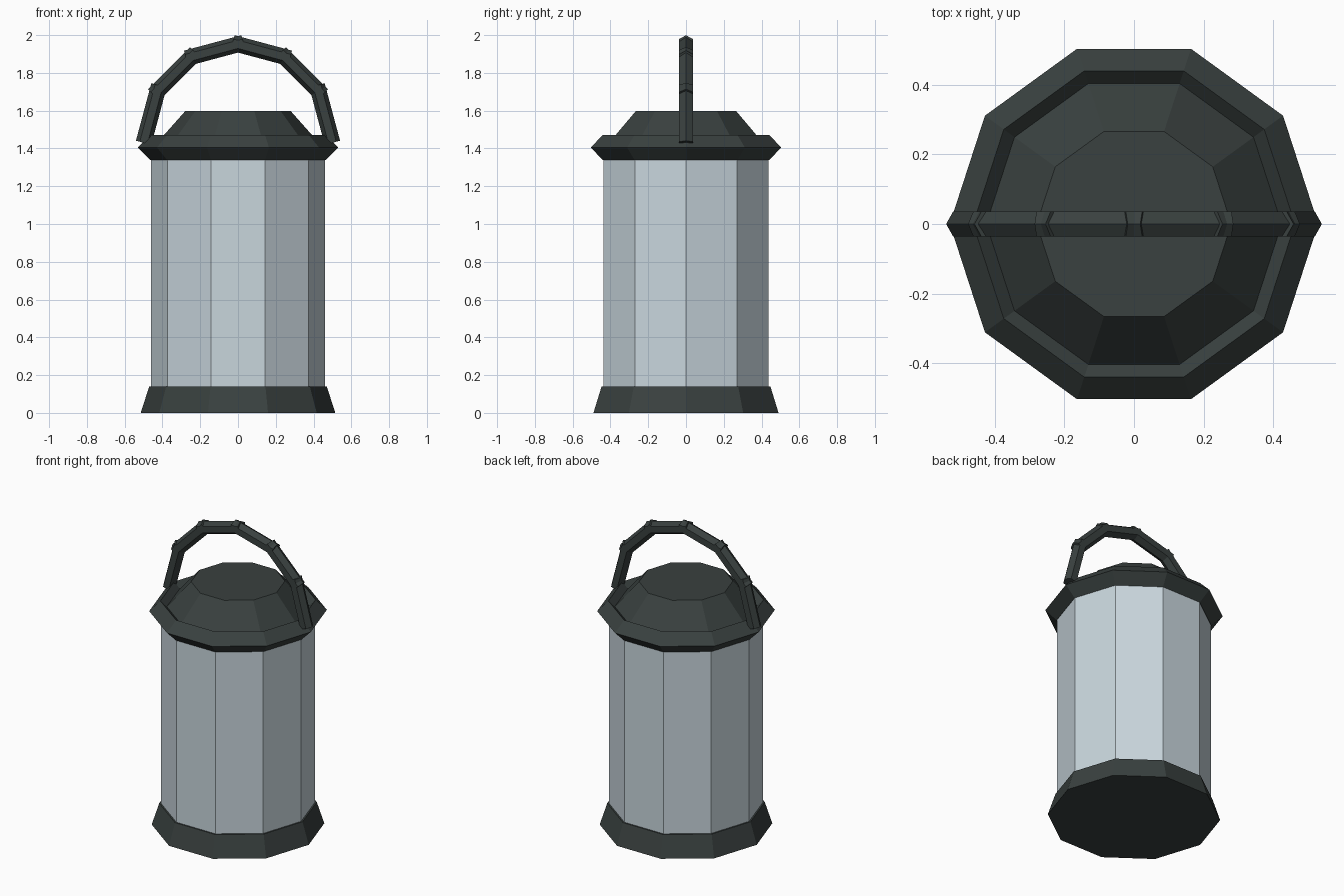
import bpy, bmesh, math
from mathutils import Vector, Matrix

if "Cube" in bpy.data.objects:
    bpy.data.objects.remove(bpy.data.objects["Cube"])

SIDES = 10


def material(name, rgb):
    m = bpy.data.materials.new(name)
    m.diffuse_color = (*rgb, 1)
    m.use_nodes = True
    m.node_tree.nodes["Principled BSDF"].inputs["Base Color"].default_value = m.diffuse_color
    return m


DARK = material("dark green grey metal", (0.041, 0.052, 0.050))
GLASS = material("pale blue grey glass", (0.58, 0.67, 0.72))


def make_object(name, bm, mat):
    bmesh.ops.recalc_face_normals(bm, faces=bm.faces)
    mesh = bpy.data.meshes.new(name)
    bm.to_mesh(mesh)
    bm.free()
    mesh.materials.append(mat)
    ob = bpy.data.objects.new(name, mesh)
    bpy.context.collection.objects.link(ob)
    return ob


def lathe(name, profile, mat, closed=False):
    """Spin (radius, z) points into a ten-sided solid, corners on the x axis."""
    bm = bmesh.new()
    rings = []
    for r, z in profile:
        angles = [math.tau * i / SIDES for i in range(SIDES)]
        rings.append([bm.verts.new((r * math.cos(a), r * math.sin(a), z)) for a in angles])
    pairs = list(zip(rings, rings[1:]))
    if closed:
        pairs.append((rings[-1], rings[0]))
    else:
        bm.faces.new(rings[0])
        bm.faces.new(rings[-1])
    for a, b in pairs:
        for i in range(SIDES):
            j = (i + 1) % SIDES
            bm.faces.new((a[i], a[j], b[j], b[i]))
    return make_object(name, bm, mat)


# Flared foot, glass body and sloped lid
lathe("base", [(0.515, 0), (0.47, 0.14)], DARK)
lathe("glass_body", [(0.46, 0.13), (0.46, 1.36)], GLASS)
lathe("lid", [(0.455, 1.40), (0.28, 1.597)], DARK)

# Diamond-section ring around the lid
lathe("lid_rim", [(0.53, 1.405), (0.463, 1.472), (0.396, 1.405), (0.463, 1.338)],
      DARK, closed=True)

# Carrying handle: six overlapping hexagonal bars along a half circle
R, ZC, OVERLAP, BAR = 0.492, 1.459, 0.03, 0.042
bm = bmesh.new()
for k in range(6):
    a0, a1 = math.radians(30 * k), math.radians(30 * (k + 1))
    p = Vector((R * math.cos(a0), 0, ZC + R * math.sin(a0)))
    q = Vector((R * math.cos(a1), 0, ZC + R * math.sin(a1)))
    along = (q - p).normalized()
    side = Vector((0, 1, 0))
    out = side.cross(along)
    rot = Matrix((out, side, along)).transposed().to_4x4()
    new = bmesh.ops.create_cone(bm, cap_ends=True, segments=6, radius1=BAR, radius2=BAR,
                                depth=(q - p).length + 2 * OVERLAP)["verts"]
    # turn the hexagon so a corner points outward
    corner = max(new, key=lambda v: v.co.x).co
    turn = Matrix.Rotation(-math.atan2(corner.y, corner.x), 4, 'Z')
    bmesh.ops.transform(bm, verts=new, matrix=Matrix.Translation((p + q) / 2) @ rot @ turn)
make_object("handle", bm, DARK)
